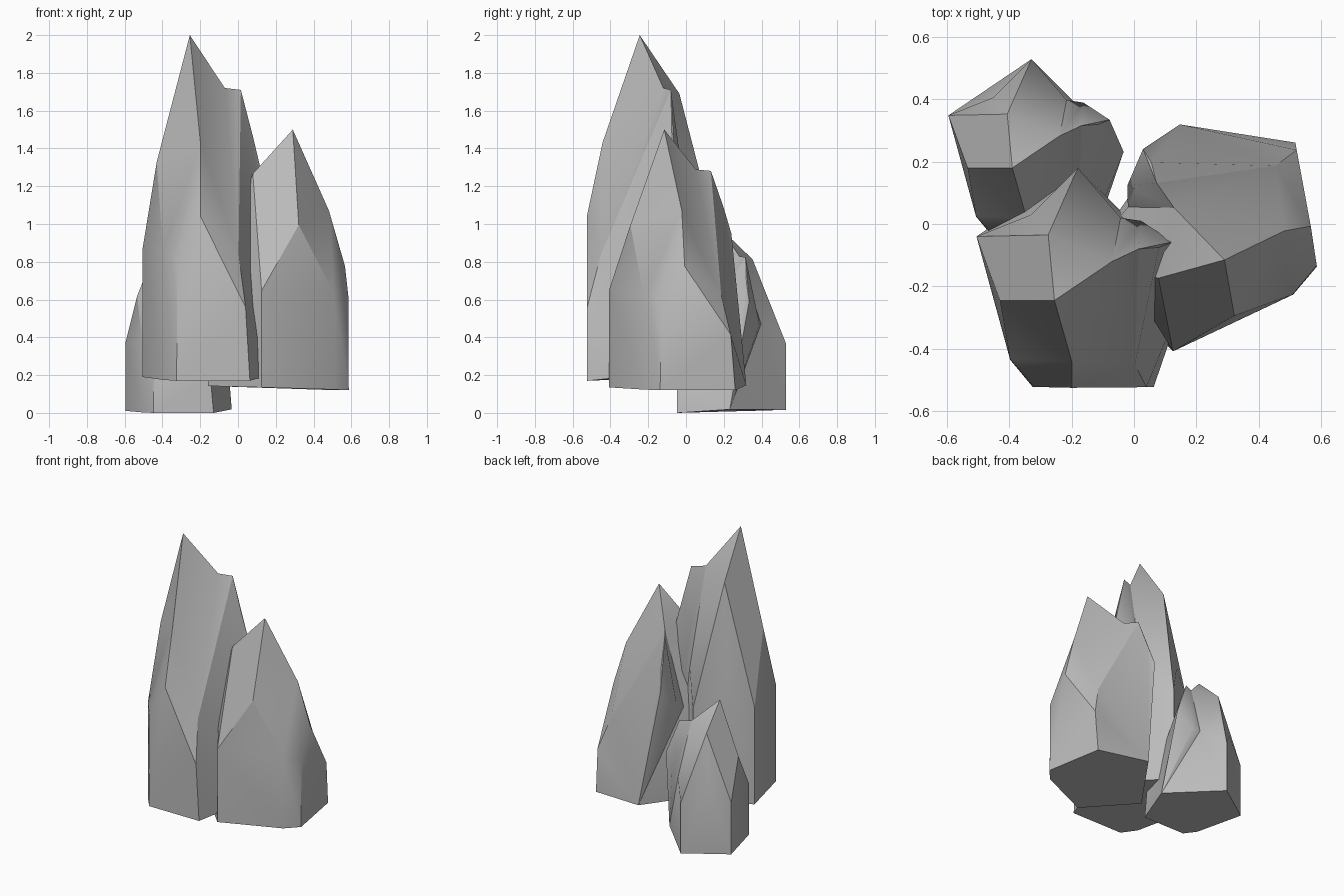
import bpy, bmesh, math

if "Cube" in bpy.data.objects:
    bpy.data.objects.remove(bpy.data.objects["Cube"])

# One grey stone colour
stone = bpy.data.materials.new("grey_stone")
stone.diffuse_color = (0.5, 0.5, 0.5, 1)
stone.use_nodes = True
stone.node_tree.nodes["Principled BSDF"].inputs["Base Color"].default_value = stone.diffuse_color

# Corner points of a single jagged shard: x, y measured from the tip, z from the base
P = {
    "tip":  (0, 0, 1.83),
    "M":  (-.02, .21, 1.52),   "L":  (-.175, 0, 1.16),      # shoulders
    "W":  (-.25, .205, .70),   "F1": (-.142, -.188, .68),
    "F2": (-.066, -.277, .64), "H":  (.056, -.197, 1.26),
    "G":  (.056, -.28, .87),   "E":  (.295, -.278, .39),
    "P":  (.185, .125, 1.55),  "Q":  (.27, .165, 1.54),     # second summit
    "V":  (.258, -.205, .67),                               # valley
    "R1": (.335, .17, 1.29),   "R2": (.38, .188, 1.10),
    "P2": (.212, .265, .88),   "Q2": (.278, .255, .88),
    "N":  (-.075, .275, .97),  "S":  (.075, .425, .69),
    # base ring
    "W0": (-.25, .205, .02),   "F10": (-.142, -.19, .005),
    "F20": (-.07, -.277, 0),   "E0": (.318, -.278, 0),
    "B0": (.435, .063, .035),  "S0": (.075, .425, .03),
}
FACES = [
    # front left
    "tip M W L", "tip L H", "L F1 H", "F1 F2 H", "F2 G H",
    "L W F1", "W W0 F10 F1", "F1 F10 F20 F2",
    # front
    "F2 F20 E0 E G", "tip H P", "H V P", "H G V", "G E V", "P V Q", "Q V R1",
    # right
    "E E0 B0", "E B0 V", "V B0 R1", "R1 B0 R2",
    # back
    "Q R1 R2", "Q R2 Q2", "P Q Q2 P2", "R2 B0 Q2", "Q2 B0 P2", "P2 B0 S0", "P2 S0 S",
    "tip P M", "M P P2", "M P2 S", "M S N", "M N W", "W N S S0 W0",
    # underside
    "W0 S0 B0 E0 F20 F10",
]


def shard(name, loc, scale_xy, scale_z, turn):
    bm = bmesh.new()
    v = {k: bm.verts.new(c) for k, c in P.items()}
    for f in FACES:
        bm.faces.new([v[k] for k in f.split()])
    bmesh.ops.recalc_face_normals(bm, faces=bm.faces)
    me = bpy.data.meshes.new(name)
    bm.to_mesh(me)
    bm.free()
    me.materials.append(stone)
    ob = bpy.data.objects.new(name, me)
    bpy.context.collection.objects.link(ob)
    ob.location = loc
    ob.scale = (scale_xy, scale_xy, scale_z)
    ob.rotation_euler.z = math.radians(turn)
    bpy.ops.object.select_all(action='DESELECT')
    ob.select_set(True)
    bpy.context.view_layer.objects.active = ob
    bpy.ops.object.shade_smooth_by_angle(angle=math.radians(30))


# The three shards are the same rock, resized and turned
shard("tall_shard", (-.255, -.245, .17), 1.0, 1.0, 0)
shard("right_shard", (.29, -.115, .12), 1.04, .754, 100)
shard("small_back_shard", (-.39, .18, 0), .82, .535, 0)
